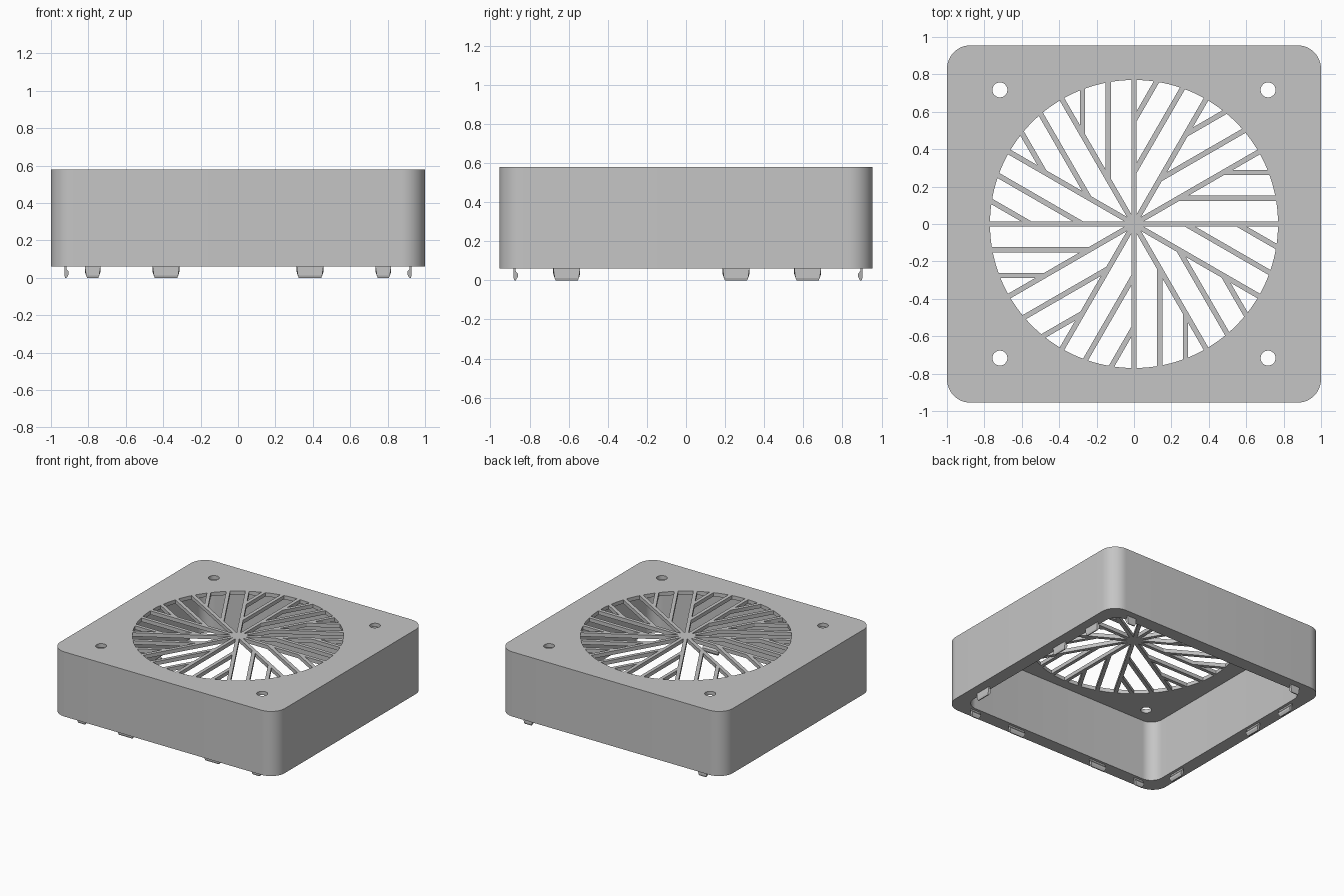
import bpy, bmesh
from math import sin, cos, tan, asin, sqrt, pi, radians
from mathutils import Matrix, Vector

cube = bpy.data.objects.get("Cube")
if cube:
    bpy.data.objects.remove(cube, do_unlink=True)

# Main sizes
HALF_X, HALF_Y, CORNER = 1.0, 0.955, 0.125
RIM_Z, TOP_Z, WALL, PLATE = 0.06, 0.58, 0.105, 0.03
OPEN_R, BAR, PITCH, SLICE = 0.77, 0.014, 0.138, radians(30)

grey = bpy.data.materials.new("plain grey plastic")
grey.use_nodes = True
colour = (0.56, 0.56, 0.56, 1)
grey.diffuse_color = colour
grey.node_tree.nodes["Principled BSDF"].inputs["Base Color"].default_value = colour


def add_prism(bm, points, z0, z1):
    """Extrude a closed counter-clockwise outline from z0 up to z1."""
    low = [bm.verts.new((x, y, z0)) for x, y in points]
    high = [bm.verts.new((x, y, z1)) for x, y in points]
    bm.faces.new(low[::-1])
    bm.faces.new(high)
    for i in range(len(points)):
        j = (i + 1) % len(points)
        bm.faces.new((low[i], low[j], high[j], high[i]))


def make_object(name, bm):
    bmesh.ops.recalc_face_normals(bm, faces=bm.faces)
    mesh = bpy.data.meshes.new(name)
    bm.to_mesh(mesh)
    bm.free()
    mesh.materials.append(grey)
    obj = bpy.data.objects.new(name, mesh)
    bpy.context.collection.objects.link(obj)
    return obj


def select_only(obj):
    bpy.ops.object.select_all(action="DESELECT")
    obj.select_set(True)
    bpy.context.view_layer.objects.active = obj


def cut(obj, cutter):
    cutter.hide_render = True
    mod = obj.modifiers.new("cut", "BOOLEAN")
    mod.operation = "DIFFERENCE"
    mod.solver = "EXACT"
    mod.object = cutter
    select_only(obj)
    bpy.ops.object.modifier_apply(modifier=mod.name)
    bpy.data.objects.remove(cutter, do_unlink=True)


def rounded_rect(hx, hy, r, steps=12):
    points = []
    for q, (sx, sy) in enumerate(((1, 1), (-1, 1), (-1, -1), (1, -1))):
        for i in range(steps + 1):
            a = (q + i / steps) * pi / 2
            points.append((sx * (hx - r) + r * cos(a), sy * (hy - r) + r * sin(a)))
    return points


def circle(x, y, r, n=32):
    return [(x + r * cos(2 * pi * i / n), y + r * sin(2 * pi * i / n)) for i in range(n)]


# Housing: rounded box, hollow from below
bm = bmesh.new()
add_prism(bm, rounded_rect(HALF_X, HALF_Y, CORNER), RIM_Z, TOP_Z)
housing = make_object("housing", bm)
bm = bmesh.new()
add_prism(bm, rounded_rect(HALF_X - WALL, HALF_Y - WALL, 0.1), -0.2, TOP_Z - PLATE)
cut(housing, make_object("cavity_cutter", bm))


# Grille: three open strips per slice, leaving a spoke and its two branches
def strip_outline(k):
    def spoke_x(y):
        return (y + BAR / cos(SLICE)) / tan(SLICE)
    y0 = k * PITCH + BAR
    last = k == 2
    a0 = asin(y0 / OPEN_R)
    a1 = SLICE - asin(BAR / OPEN_R) if last else asin(((k + 1) * PITCH - BAR) / OPEN_R)
    points = [(spoke_x(y0), y0)]
    for i in range(6):
        a = a0 + (a1 - a0) * i / 5
        points.append((OPEN_R * cos(a), OPEN_R * sin(a)))
    if not last:
        y1 = (k + 1) * PITCH - BAR
        points.append((spoke_x(y1), y1))
    return points


bm = bmesh.new()
for s in range(12):
    c, d = cos(s * SLICE), sin(s * SLICE)
    for k in range(3):
        turned = [(x * c - y * d, x * d + y * c) for x, y in strip_outline(k)]
        add_prism(bm, turned, 0.45, 0.7)

# Screw holes
for sx in (-1, 1):
    for sy in (-1, 1):
        add_prism(bm, circle(sx * 0.717, sy * 0.717, 0.04), 0.45, 0.7)
cut(housing, make_object("opening_cutter", bm))
select_only(housing)
bpy.ops.object.shade_smooth_by_angle(angle=radians(30))

# Snap tabs under the rim: hooked profile as (inward depth, height)
HOOK = [(0, 0.065), (0, 0.012), (0.004, 0), (0.012, 0), (0.022, 0.018),
        (0.022, 0.034), (0.01, 0.048), (0.01, 0.065)]


def add_tab(name, position, inward, half_width):
    """Sweep the hook sideways, narrowing towards its lower end."""
    bm = bmesh.new()
    inward = Vector(inward)
    side = inward.cross(Vector((0, 0, 1)))
    ends = []
    for sign in (-1, 1):
        ring = []
        for d, z in HOOK:
            w = half_width - 0.012 * max(0, 1 - z / 0.03)
            ring.append(bm.verts.new(Vector(position) + inward * d + side * sign * w
                                     + Vector((0, 0, z))))
        bm.faces.new(ring)
        ends.append(ring)
    n = len(HOOK)
    for i in range(n):
        j = (i + 1) % n
        bm.faces.new((ends[0][i], ends[0][j], ends[1][j], ends[1][i]))
    make_object(name, bm)


for sx, label in ((1, "left"), (-1, "right")):
    for i, y in enumerate((-0.61, 0.256, 0.622)):
        add_tab(f"{label}_side_tab_{i + 1}", (sx * 0.928, y, 0), (-sx, 0, 0), 0.069)
    add_tab(f"front_wide_tab_{label}", (sx * 0.385, -0.882, 0), (0, 1, 0), 0.072)
    add_tab(f"front_small_tab_{label}", (sx * 0.777, -0.882, 0), (0, 1, 0), 0.042)
    add_tab(f"back_small_tab_{label}", (sx * 0.777, 0.902, 0), (0, -1, 0), 0.042)
